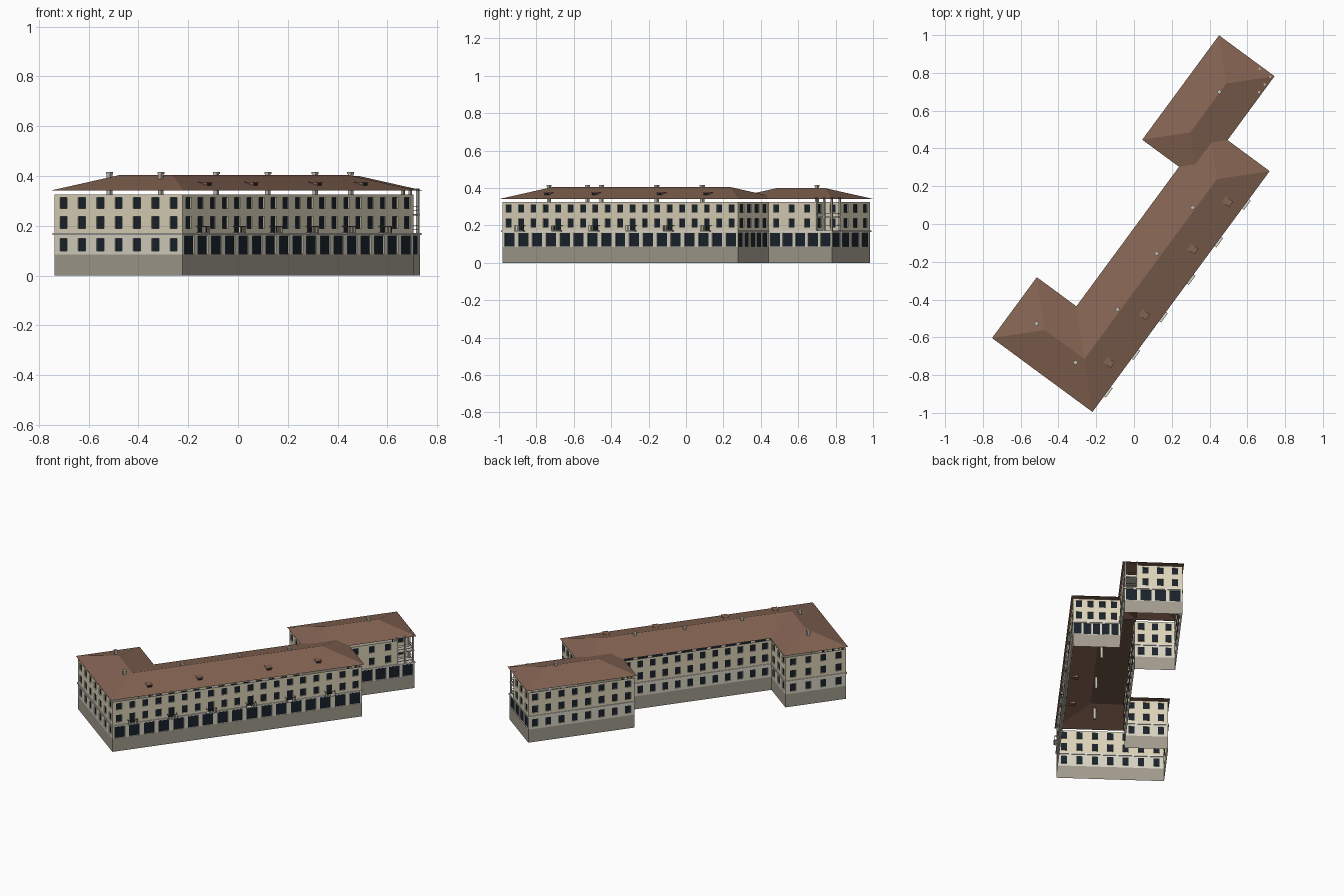
import bpy, bmesh, math
from mathutils import Matrix, Vector

if "Cube" in bpy.data.objects:
    bpy.data.objects.remove(bpy.data.objects["Cube"])

# The building is laid out in local (u, v): u along the long wing, v across it
PLACE = Matrix.Translation((-0.22, -0.995, 0)) @ Matrix.Rotation(math.radians(53.65), 4, 'Z')
EAVES, PITCH = 0.342, 0.314


def material(name, rgb):
    m = bpy.data.materials.new(name)
    m.diffuse_color = (*rgb, 1)
    m.use_nodes = True
    m.node_tree.nodes["Principled BSDF"].inputs["Base Color"].default_value = m.diffuse_color
    return m


PLASTER = material("cream_plaster", (0.72, 0.65, 0.49))
LOWER = material("pale_plaster", (0.68, 0.65, 0.54))
STONE = material("base_stone", (0.36, 0.33, 0.27))
GLASS = material("dark_glass", (0.010, 0.016, 0.024))
TILE = material("roof_tile", (0.23, 0.125, 0.085))
TRIM = material("white_trim", (0.75, 0.73, 0.67))
METAL = material("railing_metal", (0.12, 0.11, 0.10))
CHIM = material("chimney_render", (0.55, 0.52, 0.46))


def finish(name, bm, mats):
    me = bpy.data.meshes.new(name)
    bm.to_mesh(me)
    bm.free()
    for m in mats:
        me.materials.append(m)
    ob = bpy.data.objects.new(name, me)
    bpy.context.collection.objects.link(ob)
    ob.matrix_world = PLACE
    return ob


def add_box(bm, lo, hi, mat=0):
    lo, hi = Vector(lo), Vector(hi)
    size = hi - lo
    mtx = Matrix.Translation((lo + hi) / 2) @ Matrix.Diagonal((*size, 1))
    res = bmesh.ops.create_cube(bm, size=1, matrix=mtx)
    for f in {f for v in res["verts"] for f in v.link_faces}:
        f.material_index = mat


def add_row(bm, p, q, z0, z1, mat, n=0, w=0.036, wz=(0, 0), doors=()):
    """One storey of a wall from p to q, with n recessed windows."""
    p, q = Vector(p), Vector(q)
    length = (q - p).length
    d = (q - p) / length
    inward = Vector((-d.y, d.x)) * 0.006

    def pt(s, z, deep=False):
        xy = p + d * s + (inward if deep else Vector((0, 0)))
        return (xy.x, xy.y, z)

    def quad(pts, m):
        bm.faces.new([bm.verts.new(c) for c in pts]).material_index = m

    def flat(a, b, c, e, m=mat, deep=False):
        if b - a > 1e-5 and e - c > 1e-5:
            quad([pt(a, c, deep), pt(b, c, deep), pt(b, e, deep), pt(a, e, deep)], m)

    if not n:
        flat(0, length, z0, z1)
        return
    bay = length / n
    w = min(w, bay * 0.78)
    for i in range(n):
        a, b = i * bay, (i + 1) * bay
        l, r = (a + b - w) / 2, (a + b + w) / 2
        lo, hi = (z0 + 0.002 if i in doors else wz[0]), wz[1]
        flat(a, l, z0, z1)
        flat(r, b, z0, z1)
        flat(l, r, z0, lo)
        flat(l, r, hi, z1)
        flat(l, r, lo, hi, 3, True)
        ring = [(l, lo), (r, lo), (r, hi), (l, hi)]
        for j in range(4):
            c, e = ring[j], ring[(j + 1) % 4]
            quad([pt(*c), pt(*e), pt(*e, True), pt(*c, True)], mat)


# Walls: footprint runs counter-clockwise; (upper windows, ground windows, tall ground glazing)
foot = [(.01, .01), (1.573, .01), (1.573, .287), (1.993, .287), (1.993, .632),
        (1.327, .632), (1.327, .39), (.39, .39), (.39, .65), (.01, .65)]
bays = [(19, 17, 1), (4, 5, 1), (3, 5, 1), (3, 4, 1), (8, 8, 0),
        (3, 3, 0), (12, 12, 0), (3, 3, 0), (4, 4, 0), (7, 7, 0)]
DOORS = range(1, 19, 3)
LU, LV = 1.88, 0.37          # loggia corner set-back
walls, course = bmesh.new(), bmesh.new()


def upper(p, q, n, doors=()):
    add_row(walls, p, q, .17, .25, 0, n, .036, (.19, .237), doors)
    add_row(walls, p, q, .25, .326, 0, n, .036, (.27, .313))


for i, (n_up, n_low, tall) in enumerate(bays):
    p, q = foot[i], foot[(i + 1) % len(foot)]
    add_row(walls, p, q, 0, .085, 2)
    if tall:
        add_row(walls, p, q, .085, .17, 1, n_low, .066, (.087, .16))
    else:
        add_row(walls, p, q, .085, .17, 1, n_low, .036, (.1, .149))
    if i == 2:
        upper(p, (LU, .287), n_up)
        upper((LU, .287), (LU, LV), 1)
        upper((LU, LV), (1.993, LV), 1)
    elif i == 3:
        upper((1.993, LV), q, n_up)
    else:
        upper(p, q, n_up, DOORS if i == 0 else ())
    # string course between ground and upper floors
    e = .005
    add_box(course, (min(p[0], q[0]) - e, min(p[1], q[1]) - e, .164),
            (max(p[0], q[0]) + e, max(p[1], q[1]) + e, .172))
bmesh.ops.remove_doubles(walls, verts=walls.verts, dist=1e-5)
finish("walls_with_windows", walls, [PLASTER, LOWER, STONE, GLASS])
finish("string_course", course, [TRIM])


# Roofs: open hipped sheets, height given by distance from the eaves
def roof(name, pts, faces):
    bm = bmesh.new()
    vs = [bm.verts.new((u, v, EAVES + PITCH * h)) for u, v, h in pts]
    for f in faces:
        bm.faces.new([vs[k] for k in f])
    finish(name, bm, [TILE])


W = 0.4
roof("main_roof",
     [(0, 0, 0), (1.583, 0, 0), (1.583, W, 0), (W, W, 0), (W, .66, 0), (0, .66, 0),
      (W / 2, W / 2, W / 2), (1.583 - W / 2, W / 2, W / 2), (W / 2, .66 - W / 2, W / 2)],
     [(0, 1, 7, 6), (1, 2, 7), (2, 3, 6, 7), (3, 4, 8, 6), (4, 5, 8), (5, 0, 6, 8)])
a, b, c, d = 1.317, 2.003, .277, .642
h = (d - c) / 2
roof("end_block_roof",
     [(a, c, 0), (b, c, 0), (b, d, 0), (a, d, 0), (a + h, c + h, h), (b - h, c + h, h)],
     [(0, 1, 5, 4), (1, 2, 5), (2, 3, 4, 5), (3, 0, 4)])

# Chimneys pass through the roof
bm = bmesh.new()
inv = PLACE.inverted()
for x, y in [(.452, .70), (.31, .087), (.12, -.156), (-.087, -.452), (-.516, -.527), (-.31, -.733)]:
    k = inv @ Vector((x, y, 0))
    add_box(bm, (k.x - .008, k.y - .008, .325), (k.x + .008, k.y + .008, .411))
    add_box(bm, (k.x - .01, k.y - .01, .409), (k.x + .01, k.y + .01, .416))
finish("chimneys", bm, [CHIM])

# Small roof dormers with dark fronts
bm = bmesh.new()
for u in (.263, .577, 1.01, 1.32):
    add_box(bm, (u - .014, .064, .358), (u + .014, .106, .374))
    add_box(bm, (u - .018, .060, .374), (u + .018, .108, .377))
    add_box(bm, (u - .011, .062, .363), (u + .011, .065, .373), 1)
finish("dormers", bm, [TILE, GLASS])

# Balconies at the first-floor doors
bm = bmesh.new()
for i in DOORS:
    u = .01 + 1.563 / 19 * (i + .5)
    add_box(bm, (u - .03, -.012, .168), (u + .03, .01, .173))
    add_box(bm, (u - .03, -.012, .196), (u + .03, -.010, .199), 1)
    for k in range(7):
        s = u - .029 + k * .058 / 6
        add_box(bm, (s - .001, -.012, .173), (s + .001, -.010, .197), 1)
    for s in (u - .029, u + .029):
        add_box(bm, (s - .001, -.012, .196), (s + .001, .01, .199), 1)
finish("balconies", bm, [TRIM, METAL])

# Corner loggia: floors, columns and rails
bm = bmesh.new()
for z0, z1 in ((.165, .172), (.242, .248)):
    add_box(bm, (LU, .287, z0), (1.993, LV, z1))
for u, v in ((1.886, .293), (1.937, .293), (1.987, .293), (1.987, .364)):
    add_box(bm, (u - .005, v - .005, .172), (u + .005, v + .005, .35))
for z in (.185, .2, .262, .276):
    add_box(bm, (LU, .291, z), (1.988, .294, z + .002), 1)
    add_box(bm, (1.986, .291, z), (1.989, LV, z + .002), 1)
finish("corner_loggia", bm, [CHIM, METAL])
